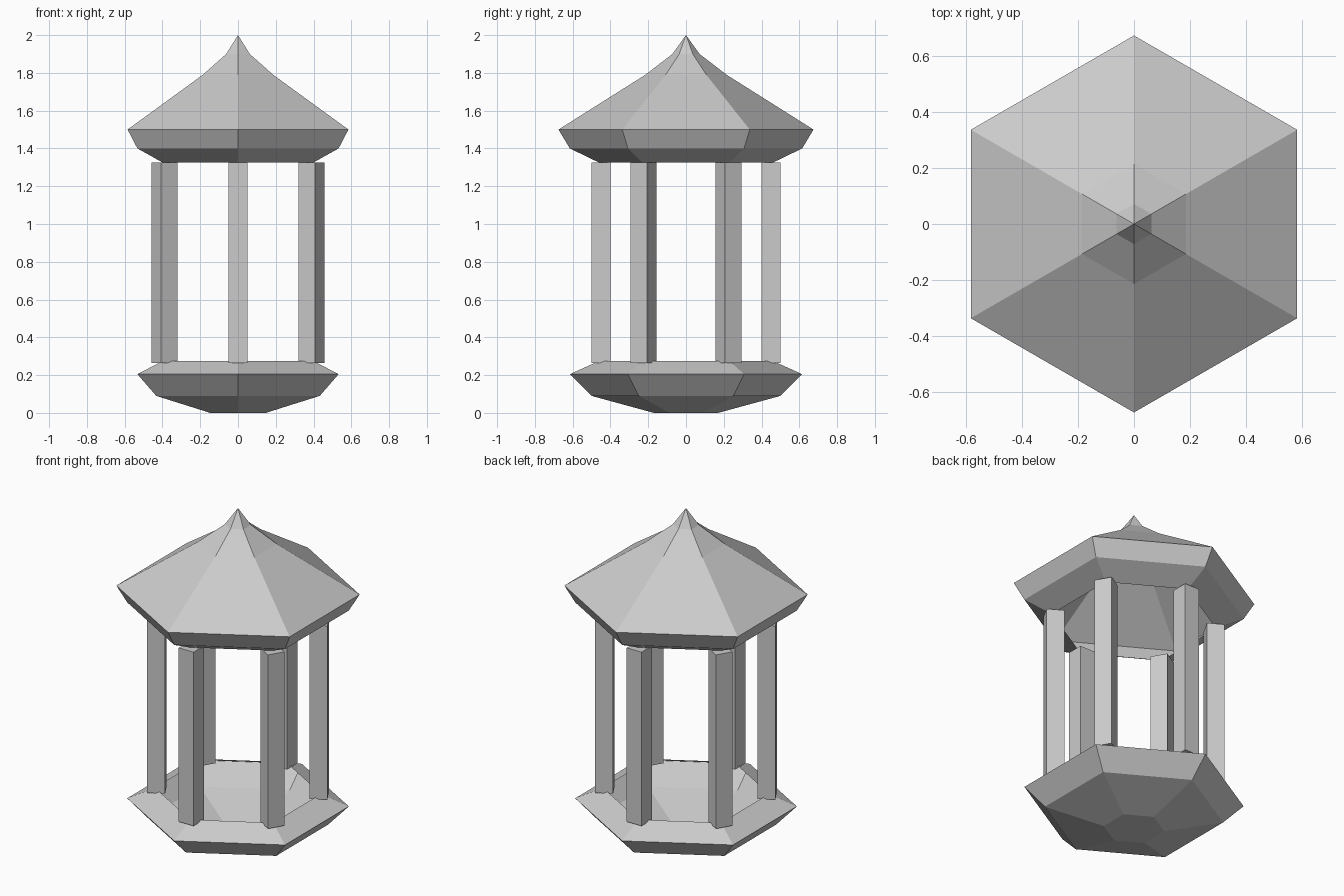
import bpy
import math

cube = bpy.data.objects.get("Cube")
if cube:
    bpy.data.objects.remove(cube, do_unlink=True)

SIDES = 6

grey = bpy.data.materials.new("light_grey")
grey.use_nodes = True
colour = (0.6, 0.6, 0.6, 1)
grey.diffuse_color = colour
grey.node_tree.nodes["Principled BSDF"].inputs["Base Color"].default_value = colour


def add_mesh(name, verts, faces):
    mesh = bpy.data.meshes.new(name)
    mesh.from_pydata(verts, [], faces)
    mesh.materials.append(grey)
    obj = bpy.data.objects.new(name, mesh)
    bpy.context.collection.objects.link(obj)
    return obj


def corner(radius, z, i):
    angle = math.pi / 2 + math.tau * i / SIDES
    return (radius * math.cos(angle), radius * math.sin(angle), z)


def hex_shell(name, profile, apex=None):
    """Open six-sided shell; the profile runs upward, closed below or by an apex."""
    verts = [corner(r, z, i) for r, z in profile for i in range(SIDES)]
    faces = []
    for ring in range(len(profile) - 1):
        a, b = ring * SIDES, (ring + 1) * SIDES
        for i in range(SIDES):
            j = (i + 1) % SIDES
            faces.append((a + i, a + j, b + j, b + i))
    if apex is None:
        faces.append(tuple(reversed(range(SIDES))))
    else:
        verts.append((0, 0, apex))
        top = (len(profile) - 1) * SIDES
        faces += [(top + i, top + (i + 1) % SIDES, len(verts) - 1) for i in range(SIDES)]
    return add_mesh(name, verts, faces)


# Hollow bowl base with an inward lip
hex_shell("base_bowl", [(0.17, 0), (0.5, 0.09), (0.615, 0.205), (0.46, 0.275)])

# Hollow roof with an inward lip and a flared peak
hex_shell("roof", [(0.46, 1.325), (0.615, 1.4), (0.675, 1.5), (0.215, 1.79), (0.072, 1.9)], apex=2.0)

# Square posts, one at each corner
for i in range(SIDES):
    bpy.ops.mesh.primitive_cube_add(size=1, location=corner(0.45, 0.795, i),
                                    rotation=(0, 0, math.tau * i / SIDES))
    post = bpy.context.object
    post.name = f"post_{i + 1}"
    post.scale = (0.1, 0.1, 1.06)
    post.data.materials.append(grey)
